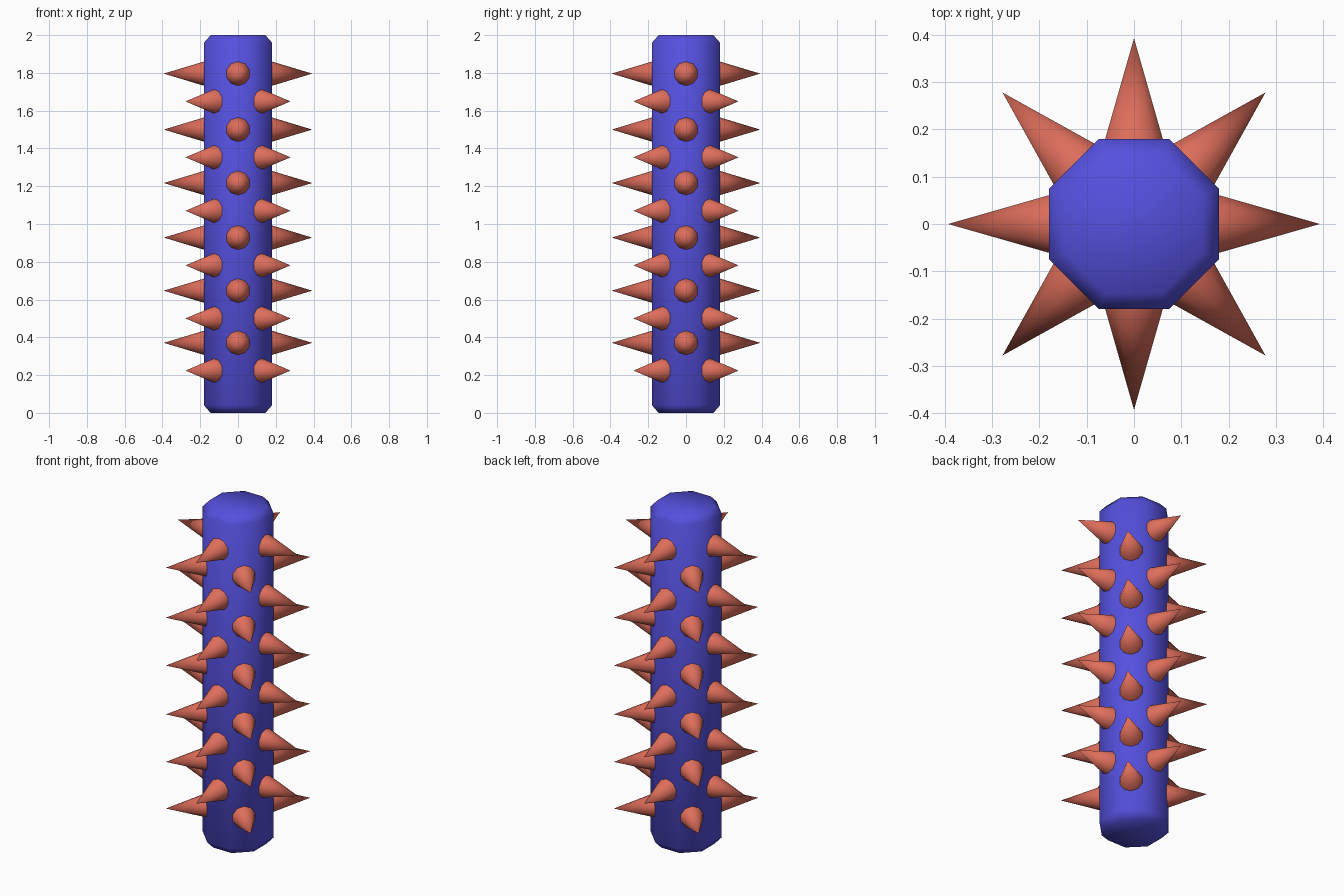
import bpy, bmesh
from math import pi, cos, sin, radians
from mathutils import Matrix

if "Cube" in bpy.data.objects:
    bpy.data.objects.remove(bpy.data.objects["Cube"])


def material(name, colour):
    m = bpy.data.materials.new(name)
    m.diffuse_color = (*colour, 1)
    m.use_nodes = True
    m.node_tree.nodes["Principled BSDF"].inputs["Base Color"].default_value = m.diffuse_color
    return m


def finish(bm, name, mat):
    bmesh.ops.recalc_face_normals(bm, faces=bm.faces)
    for f in bm.faces:
        f.smooth = True
    mesh = bpy.data.meshes.new(name)
    bm.to_mesh(mesh)
    bm.free()
    mesh.materials.append(mat)
    obj = bpy.data.objects.new(name, mesh)
    bpy.context.collection.objects.link(obj)
    return obj


blue = material("blue", (0.09, 0.08, 0.73))
red = material("red", (0.73, 0.155, 0.105))

# Octagonal column with chamfered ends (flats face the axes)
APOTHEM = 0.18
bm = bmesh.new()
rings = []
for r, z in ((0.145, 0), (APOTHEM, 0.04), (APOTHEM, 1.96), (0.145, 2)):
    R = r / cos(pi / 8)
    rings.append([bm.verts.new((R * cos(pi / 8 + i * pi / 4), R * sin(pi / 8 + i * pi / 4), z))
                  for i in range(8)])
for a, b in zip(rings, rings[1:]):
    for i in range(8):
        j = (i + 1) % 8
        bm.faces.new((a[i], a[j], b[j], b[i]))
bm.faces.new(rings[0][::-1])
bm.faces.new(rings[-1])
finish(bm, "column", blue)


# Ring of four ten-sided spikes, sunk slightly into the column
def spike_ring(name, z, turn):
    bm = bmesh.new()
    start, tip = 0.17, 0.393
    for k in range(4):
        place = (Matrix.Translation((0, 0, z))
                 @ Matrix.Rotation(turn + k * pi / 2, 4, 'Z')
                 @ Matrix.Translation(((start + tip) / 2, 0, 0))
                 @ Matrix.Rotation(pi / 2, 4, 'Y')
                 @ Matrix.Rotation(pi / 2, 4, 'Z'))
        bmesh.ops.create_cone(bm, cap_ends=True, segments=10, radius1=0.067, radius2=0,
                              depth=tip - start, matrix=place)
    bmesh.ops.remove_doubles(bm, verts=bm.verts, dist=1e-5)
    obj = finish(bm, name, red)
    bpy.context.view_layer.objects.active = obj
    obj.select_set(True)
    bpy.ops.object.shade_smooth_by_angle(angle=radians(60))
    obj.select_set(False)


# Straight and diagonal rings alternate down the column
for n, z in enumerate((1.796, 1.5, 1.217, 0.928, 0.647, 0.371)):
    spike_ring(f"straight_spikes_{n + 1}", z, 0)
    spike_ring(f"diagonal_spikes_{n + 1}", z - 0.147, pi / 4)
